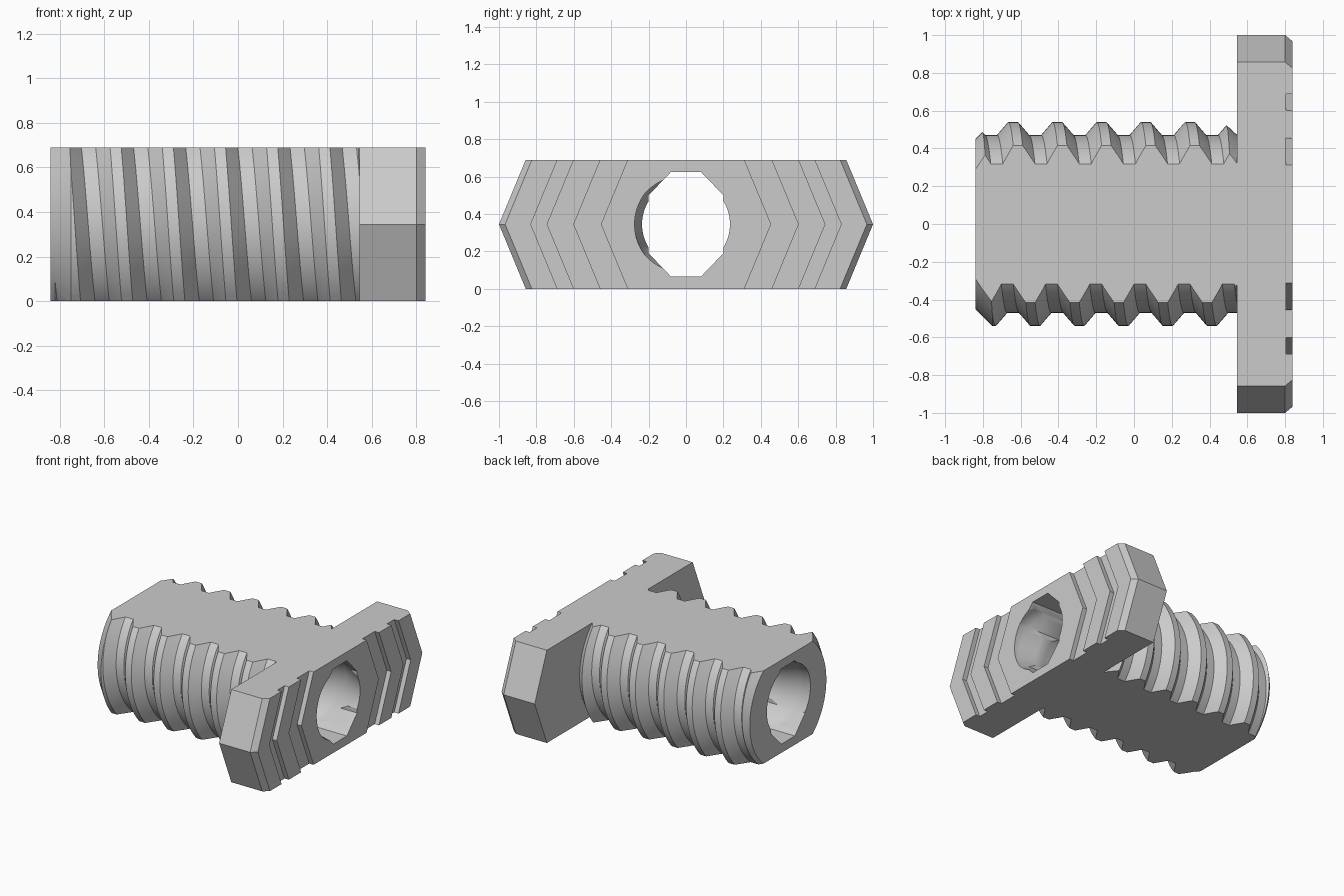
import bpy, bmesh, math

if "Cube" in bpy.data.objects:
    bpy.data.objects.remove(bpy.data.objects["Cube"], do_unlink=True)

MID = 0.345      # height of the bolt axis
SEGMENTS = 72

grey = bpy.data.materials.new("plain grey")
grey.use_nodes = True
grey.diffuse_color = (0.6, 0.6, 0.6, 1)
grey.node_tree.nodes["Principled BSDF"].inputs["Base Color"].default_value = (0.6, 0.6, 0.6, 1)


def finish(name, bm):
    """Clean a bmesh, fill open ends and turn it into an object."""
    bmesh.ops.remove_doubles(bm, verts=bm.verts, dist=0.0005)
    bmesh.ops.holes_fill(bm, edges=[e for e in bm.edges if e.is_boundary])
    bmesh.ops.recalc_face_normals(bm, faces=bm.faces)
    mesh = bpy.data.meshes.new(name)
    bm.to_mesh(mesh)
    bm.free()
    mesh.materials.append(grey)
    obj = bpy.data.objects.new(name, mesh)
    bpy.context.collection.objects.link(obj)
    return obj


def skin(bm, rows, closed=False):
    """Join rows of points with quads."""
    rows = [[bm.verts.new(p) for p in row] for row in rows]
    for a, b in zip(rows, rows[1:]):
        count = len(a)
        for i in range(count if closed else count - 1):
            j = (i + 1) % count
            bm.faces.new((a[i], a[j], b[j], b[i]))


def around(x, r, angle):
    return (x, r * math.cos(angle), MID + r * math.sin(angle))


def threaded_rod(name, start, end, phase, pitch, root, crest, flat, crest_flat):
    """Helical rod along x; phase is the crest position on the +y side."""
    half = crest_flat / 2
    flank = (pitch - flat - crest_flat) / 2
    tooth = [(-half - flank, root), (-half, crest), (half, crest), (half + flank, root)]
    first = math.floor((start - phase) / pitch) - 2
    last = math.ceil((end - phase) / pitch) + 2
    rows = []
    for s in range(SEGMENTS + 1):
        angle = math.tau * s / SEGMENTS
        row = []
        for k in range(first, last):
            for dx, r in tooth:
                x = phase + pitch * (k + s / SEGMENTS) + dx
                if start < x < end:
                    row.append(around(x, r, angle))
                else:
                    row.append(around(min(max(x, start), end), root, angle))
        rows.append(row)
    bm = bmesh.new()
    skin(bm, rows)
    return finish(name, bm)


def lathe(name, profile):
    bm = bmesh.new()
    skin(bm, [[around(x, r, math.tau * s / SEGMENTS) for x, r in profile]
              for s in range(SEGMENTS + 1)])
    return finish(name, bm)


def box(name, x0, x1, y, z0, z1):
    bm = bmesh.new()
    skin(bm, [[(x, -y, z0), (x, y, z0), (x, y, z1), (x, -y, z1)] for x in (x0, x1)], True)
    return finish(name, bm)


def combine(target, tool, operation):
    mod = target.modifiers.new(operation.lower(), "BOOLEAN")
    mod.operation = operation
    mod.solver = "EXACT"
    mod.object = tool
    bpy.ops.object.select_all(action="DESELECT")
    bpy.context.view_layer.objects.active = target
    target.select_set(True)
    bpy.ops.object.modifier_apply(modifier=mod.name)
    bpy.data.objects.remove(tool, do_unlink=True)


# Threaded shank, tapered at both ends and sliced flat above and below
bolt = threaded_rod("threaded_bolt", -1.3, 1.0, -0.64, 0.234, 0.47, 0.54, 0.064, 0.05)
taper = lathe("taper", [(-0.84, 0.45), (-0.73, 0.56), (0.45, 0.56), (0.545, 0.472), (0.6, 0.472)])
combine(bolt, taper, "INTERSECT")
combine(bolt, box("slab", -1, 1, 1, 0, 2 * MID), "INTERSECT")

# Head: grooved outline swept as a chevron through three heights
side = [(0.545, 1.0), (0.80, 1.0), (0.84, 0.967), (0.84, 0.83), (0.805, 0.83), (0.805, 0.745),
        (0.84, 0.745), (0.84, 0.60), (0.805, 0.60), (0.805, 0.455), (0.84, 0.455)]
levels = []
for z, inset in ((0, 0.143), (MID, 0), (2 * MID, 0.143)):
    levels.append([(x, y - inset, z) for x, y in side]
                  + [(x, inset - y, z) for x, y in reversed(side)])
bm = bmesh.new()
skin(bm, levels, True)
head = finish("head", bm)
combine(bolt, head, "UNION")

# Bore: inner thread plus an eight-sided channel
bore = threaded_rod("bore", -1.5, 1.5, 0.64, 0.4, 0.235, 0.275, 0.08, 0.08)
combine(bolt, bore, "DIFFERENCE")
corner = [(0.2, -0.155), (0.2, 0.155), (0.08, 0.28)]
ring = corner + [(-0.08, 0.28), (-0.2, 0.155), (-0.2, -0.155), (-0.08, -0.28), (0.08, -0.28)]
bm = bmesh.new()
skin(bm, [[(x, y, MID + z) for y, z in ring] for x in (-1.2, 1.2)], True)
combine(bolt, finish("channel", bm), "DIFFERENCE")

# Smooth round surfaces, keep the thread and head edges sharp
bpy.context.view_layer.objects.active = bolt
bolt.select_set(True)
bpy.ops.object.shade_smooth_by_angle(angle=math.radians(28))
